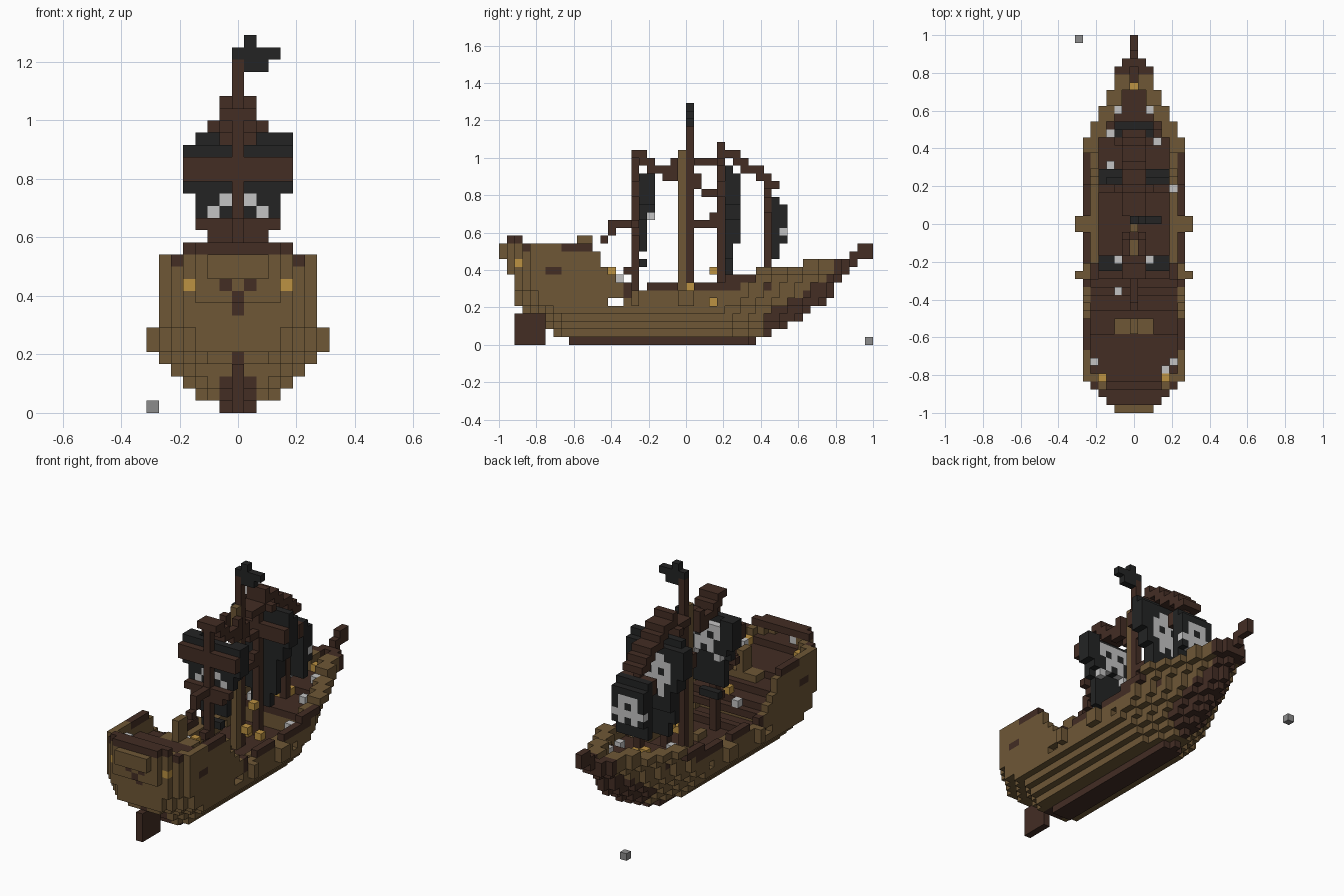
import bpy
import bmesh
from mathutils import Vector

cube = bpy.data.objects.get("Cube")
if cube:
    bpy.data.objects.remove(cube)

U = 2 / 48          # edge of one block
cells = {}          # (i, j, k) -> (part, colour)


def linear(c):
    c /= 255
    return c / 12.92 if c < 0.04045 else ((c + 0.055) / 1.055) ** 2.4


COLOURS = {
    "brown_wood": (110, 87, 54), "dark_wood": (67, 45, 36),
    "black_cloth": (35, 36, 36), "bone_white": (196, 196, 196),
    "lantern_gold": (188, 146, 66), "grey_stone": (140, 140, 140),
}
mats = []
for name, rgb in COLOURS.items():
    m = bpy.data.materials.new(name)
    m.use_nodes = True
    col = [linear(c) for c in rgb] + [1]
    m.diffuse_color = col
    m.node_tree.nodes["Principled BSDF"].inputs["Base Color"].default_value = col
    mats.append(m)
BROWN, DARK, BLACK, WHITE, GOLD, GREY = range(6)


def box(part, colour, i, j, k):
    """Fill a block range; each axis is one index or an inclusive pair."""
    spans = [(a, a) if isinstance(a, int) else a for a in (i, j, k)]
    for x in range(spans[0][0], spans[0][1] + 1):
        for y in range(spans[1][0], spans[1][1] + 1):
            for z in range(spans[2][0], spans[2][1] + 1):
                cells[x, y, z] = (part, colour)


def pair(part, colour, i, j, k):
    for s in (-1, 1):
        box(part, colour, s * i, j, k)


def path(part, colour, half, points):
    for j, k in points:
        box(part, colour, (-half, half), j, k)


# Hull shape: first and last row, stern corner cut and greatest half width of each layer
START = [9, 7, 6, 6, 3, 2, 2, 2, 2, 1, 1, 0, 0, 0]
END = [32, 34, 36, 38, 39, 41, 42, 42, 43, 44, 45, 47, 47, 47]
CUT = [9, 7, 6, 5, 3, 1, 1] + [0] * 7
HALF = [1, 3, 4, 5] + [6] * 10


def half_width(j, k):
    if not START[k] <= j <= END[k]:
        return -1
    if j >= 45:
        return 0
    if k > 8 and j >= 42:
        return 1 if j == 44 else 2
    return min(HALF[k], 2 + j - CUT[k], (max(END[k], 45 if k > 8 else 0) - j + 1) // 2)


def level(j, steps):
    return next(k for last, k in steps if j <= last)


RAIL = ((0, 12), (2, 13), (9, 12), (11, 12), (12, 11), (13, 9), (14, 8), (16, 7),
        (30, 6), (32, 8), (38, 9), (44, 10), (45, 11), (47, 12))
DECK = ((3, 11), (9, 10), (12, 9), (30, 4), (35, 7), (47, 8))

# Hull, keel and decks
for j in range(48):
    bottom = min(k for k in range(14) if START[k] <= j <= END[k])
    top, deck = level(j, RAIL), level(j, DECK)
    for k in range(bottom, top + 1):
        w = half_width(j, k)
        if j >= 31:
            inner = half_width(j, min(top, 10)) - 1
        elif j == 0:
            inner = 0
        else:
            inner = min(half_width(n, k) for n in (j - 1, j, j + 1))
        for i in range(-w, w + 1):
            inside = abs(i) < inner
            if inside and k > deck:
                continue
            if k == 0:
                cells[i, j, k] = ("keel", DARK)
            elif (j >= 34 and k <= bottom + 2) or j >= 44 and i == 0:
                cells[i, j, k] = ("stem", DARK)
            elif inside and k == deck:
                cells[i, j, k] = ("deck", DARK)
            else:
                cells[i, j, k] = ("hull", BROWN)

# Rudder and stern ornaments
box("rudder", DARK, 0, (2, 5), (0, 3))
box("rudder", DARK, 0, 3, 4)
box("stern_post", DARK, (-1, 1), (7, 8), 1)
box("stern_post", DARK, (-1, 1), 6, 2)
box("stern_ornament", DARK, 0, 1, 9)
box("stern_ornament", DARK, 0, 2, 8)
pair("stern_ornament", DARK, 1, 1, 10)
box("stern_rail", DARK, (-3, 3), 1, 13)
box("stern_rail", DARK, (-4, 4), 2, 13)
pair("stern_rail", DARK, 5, 3, 12)
pair("stern_lantern", GOLD, 4, 2, 10)

# Side rails, gun ledges, ports and bulging mounts
for side in (-1, 1):
    for span, k in (((19, 22), 7), ((25, 30), 7), ((29, 32), 8), ((8, 11), 12), (16, (6, 7))):
        box("side_rail", DARK, side * 6, span, k)
    box("gun_ledge", BROWN, side * 5, (19, 28), (5, 6))
    box("gun_mount", BROWN, side * 7, 17, (5, 6))
    box("gun_mount", BROWN, side * 7, (23, 24), (5, 6))
    box("side_mark", DARK, side * 6, (6, 7), 9)
    for port in ((6, 14), (6, 15), (6, 27), (5, 27)):
        cells.pop((side * port[0], port[1], 5), None)

# Steps from the quarterdeck to the waist, and the helm
for j, k in ((13, 8), (14, 8), (15, 7), (16, 5)):
    box("steps", DARK, (-5, 5), j, k)
box("helm", BROWN, (-2, 2), (10, 11), 10)
box("helm", BROWN, 0, (10, 11), (11, 13))
box("hatch", BROWN, 0, (20, 21), 5)

# Masts
box("mizzen_mast", DARK, 0, 17, (5, 24))
box("main_mast", DARK, 0, 24, (5, 28))
box("main_mast_ladder", BROWN, 0, 23, (5, 24))
box("fore_mast", DARK, 0, 28, (5, 25))
box("bow_mast", DARK, 0, 34, (8, 20))

# Yards
box("mizzen_yard", DARK, (-4, 4), 17, (19, 20))
box("mizzen_yard", DARK, (-3, 3), 17, 15)
box("mizzen_yard", DARK, (-2, 2), 17, 14)
box("mizzen_yard", DARK, (-1, 1), (17, 18), 24)
box("fore_yard", DARK, (-4, 4), 28, (19, 20))
box("fore_yard", DARK, (-2, 2), 28, 23)
box("fore_yard", DARK, (-1, 1), 28, (24, 25))
box("bow_yard", DARK, (-2, 2), 34, (17, 18))

# Rigging lines between the masts
path("rigging", DARK, 0, [(13, 13), (14, 14), (14, 15), (15, 15), (16, 15), (16, 9)])
path("rigging", DARK, 1, [(18, 23), (19, 23), (19, 22)])
for j, k in ((20, 22), (21, 22), (22, 22), (22, 23), (21, 21), (22, 21)):
    pair("rigging", DARK, 1, j, k)
path("rigging", DARK, 0, [(25, 21), (25, 20), (26, 19), (27, 19)])
path("rigging", DARK, 0, [(25, 15), (26, 15), (27, 15), (27, 16)])
path("rigging", DARK, 1, [(25, 23), (26, 23), (27, 23)])
path("rigging", DARK, 1, [(29, 24), (30, 24), (30, 23), (31, 23), (31, 22), (32, 22),
                          (33, 22), (33, 21), (34, 21), (34, 20), (35, 20)])


# Sails: each layer is a stack of strips, with an emblem on the bulging side
def sail(part, j, strips, emblem, emblem_top):
    for layer, half, span in strips:
        box(part, BLACK, (-half, half), j + layer, span)
    for r, row in enumerate(emblem):
        for c, mark in enumerate(row):
            if mark == "#":
                box(part, WHITE, c - 2, j + 1, emblem_top - r)


sail("mizzen_sail", 18, [(0, 4, (18, 21)), (0, 3, (16, 17)), (0, 2, (12, 15)), (0, 1, 10),
                         (1, 4, (18, 20)), (1, 3, 17)],
     ["#####", "# # #", " ### ", " # # ", "#   #"], 20)
pair("mizzen_sail", BLACK, (3), 19, 21)
pair("mizzen_sail", BLACK, 4, 19, 21)
pair("mizzen_sail", WHITE, 1, 18, 17)
pair("mizzen_sail", WHITE, 2, 18, 16)
sail("fore_sail", 29, [(0, 4, (18, 21)), (0, 3, (16, 17)), (0, 2, (11, 15)), (0, 1, (9, 10)),
                       (1, 4, (18, 21)), (1, 3, (16, 17)), (1, 2, (13, 15))],
     [" ### ", "#####", "# # #", "#####", " ### ", " # # "], 20)
box("fore_sail", BLACK, (-3, 4), 29, 22)
sail("bow_sail", 35, [(0, 2, (11, 18)), (1, 2, (13, 17))],
     [" ### ", " # # ", "#####", " # # "], 16)

# Flag
box("flag", BLACK, (0, 3), 24, 29)
box("flag", BLACK, (1, 2), 24, 28)
box("flag", BLACK, 1, 24, 30)

# Lanterns and loose fittings
for spot in ((0, 14, 9), (1, 24, 7), (0, 27, 9), (1, 27, 5), (-1, 27, 5),
             (-4, 4, 11), (4, 4, 11), (0, 41, 9), (0, 35, 8), (-1, 34, 8)):
    box("lanterns", GOLD, *spot)
for i, j, k in ((-2, 38, 9), (2, 38, 9), (-3, 35, 8), (3, 34, 8), (-3, 31, 8), (5, 28, 7),
                (-2, 15, 8), (-5, 6, 11), (5, 6, 11), (4, 5, 11), (-2, 2, 12)):
    box("fittings", WHITE, i, j, k)
box("loose_block", GREY, -7, 47, 0)

# Turn each part into a mesh of its exposed block faces
parts = {}
for pos, (part, colour) in cells.items():
    parts.setdefault(part, []).append((pos, colour))

for part, blocks in parts.items():
    bm = bmesh.new()
    used = sorted({c for _, c in blocks})
    for pos, colour in blocks:
        centre = Vector((pos[0], pos[1] - 23.5, pos[2] + 0.5))
        for axis in range(3):
            for s in (-1, 1):
                step = [0, 0, 0]
                step[axis] = s
                if tuple(p + d for p, d in zip(pos, step)) in cells:
                    continue
                n = Vector(step)
                a = Vector([axis == 2, axis == 0, axis == 1]) / 2
                b = n.cross(a)
                ring = [centre + n / 2 + o for o in (a + b, b - a, -a - b, a - b)]
                f = bm.faces.new([bm.verts.new(v * U) for v in ring])
                f.material_index = used.index(colour)
    bmesh.ops.remove_doubles(bm, verts=bm.verts, dist=U / 100)
    mesh = bpy.data.meshes.new(part)
    bm.to_mesh(mesh)
    bm.free()
    for c in used:
        mesh.materials.append(mats[c])
    bpy.context.collection.objects.link(bpy.data.objects.new(part, mesh))
